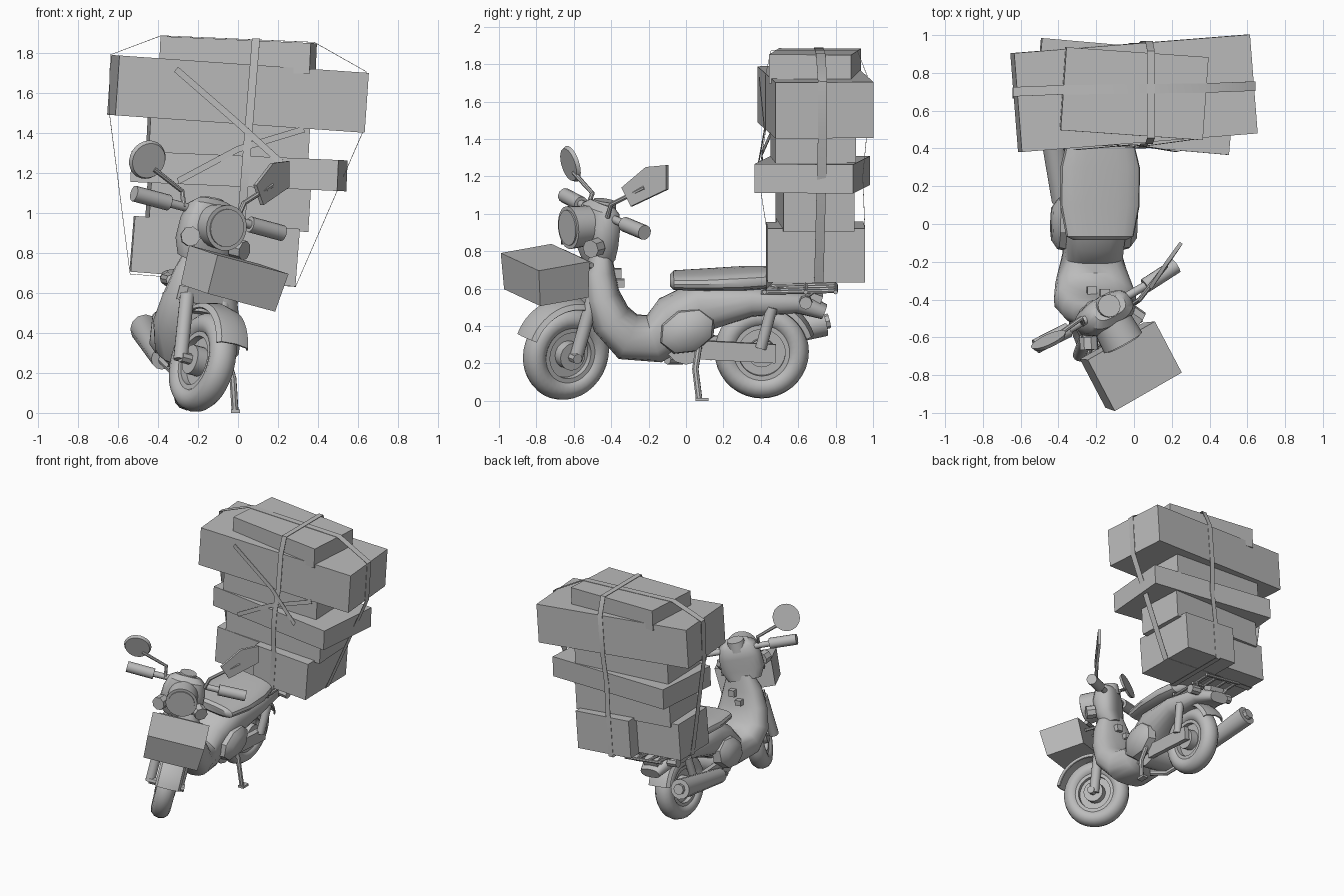
import bpy, bmesh, math
from mathutils import Matrix, Vector

if "Cube" in bpy.data.objects:
    bpy.data.objects.remove(bpy.data.objects["Cube"])

grey = bpy.data.materials.new("plain_grey")
grey.diffuse_color = (0.5, 0.5, 0.5, 1)
grey.use_nodes = True
grey.node_tree.nodes["Principled BSDF"].inputs["Base Color"].default_value = grey.diffuse_color

# Frames: the cargo stands in the world, the bike leans, the front end is turned
WORLD = Matrix()
BIKE = Matrix.Translation((-0.26, 0, 0)) @ Matrix.Rotation(math.radians(7), 4, 'Y')
rake = math.radians(14)
pivot = Vector((0, -0.5, 0.6))
STEER = (BIKE @ Matrix.Translation(pivot)
         @ Matrix.Rotation(math.radians(30), 4, Vector((0, math.sin(rake), math.cos(rake))))
         @ Matrix.Translation(-pivot))
HEAD = Matrix.Translation((-.03, 0, .01)) @ STEER
HUB = Matrix.Translation((.02, 0, 0)) @ STEER


def finish(name, bm, frame, solid=0):
    me = bpy.data.meshes.new(name)
    bmesh.ops.recalc_face_normals(bm, faces=bm.faces)
    bm.to_mesh(me)
    bm.free()
    me.materials.append(grey)
    ob = bpy.data.objects.new(name, me)
    bpy.context.collection.objects.link(ob)
    ob.matrix_world = frame
    if solid:
        mod = ob.modifiers.new("thickness", 'SOLIDIFY')
        mod.thickness = solid
        mod.offset = 0
    return ob


def box(name, frame, loc, size, turn=0, tilt=0, pitch=0, taper=1):
    bm = bmesh.new()
    bmesh.ops.create_cube(bm, size=1)
    for v in bm.verts:
        if v.co.z < 0:
            v.co.x *= taper
            v.co.y *= taper
    rot = (Matrix.Rotation(math.radians(tilt), 4, 'Y') @ Matrix.Rotation(math.radians(turn), 4, 'Z')
           @ Matrix.Rotation(math.radians(pitch), 4, 'X'))
    bm.transform(Matrix.Translation(loc) @ rot @ Matrix.Diagonal((*size, 1)))
    return finish(name, bm, frame)


def cyl(name, frame, a, b, r1, r2=None, n=20):
    a, b = Vector(a), Vector(b)
    d = b - a
    bm = bmesh.new()
    bmesh.ops.create_cone(bm, cap_ends=True, segments=n, radius1=r1,
                          radius2=r1 if r2 is None else r2, depth=d.length)
    bm.transform(Matrix.Translation((a + b) / 2) @ d.to_track_quat('Z', 'Y').to_matrix().to_4x4())
    return finish(name, bm, frame)


def tube(name, frame, pts, r):
    cu = bpy.data.curves.new(name, 'CURVE')
    cu.dimensions = '3D'
    cu.bevel_depth = r
    cu.bevel_resolution = 2
    cu.use_fill_caps = True
    sp = cu.splines.new('POLY')
    sp.points.add(len(pts) - 1)
    for p, co in zip(sp.points, pts):
        p.co = (*co, 1)
    cu.materials.append(grey)
    ob = bpy.data.objects.new(name, cu)
    bpy.context.collection.objects.link(ob)
    ob.matrix_world = frame


def loft(name, frame, stations, power=0.75, n=20):
    # stations: y, z, half thickness, half width
    bm = bmesh.new()
    rings = []
    for i, (y, z, t, w) in enumerate(stations):
        p, q = stations[max(i - 1, 0)], stations[min(i + 1, len(stations) - 1)]
        d = Vector((0, q[0] - p[0], q[1] - p[1])).normalized()
        up = Vector((0, -d.z, d.y))
        ring = []
        for k in range(n):
            c, s = math.cos(2 * math.pi * k / n), math.sin(2 * math.pi * k / n)
            off = up * t * math.copysign(abs(s) ** power, s)
            off.x = w * math.copysign(abs(c) ** power, c)
            ring.append(bm.verts.new(Vector((0, y, z)) + off))
        rings.append(ring)
    for a, b in zip(rings, rings[1:]):
        for k in range(n):
            bm.faces.new((a[k], a[(k + 1) % n], b[(k + 1) % n], b[k]))
    bm.faces.new(rings[0])
    bm.faces.new(rings[-1])
    return finish(name, bm, frame)


def revolve(name, frame, y, z, profile, a0=0, a1=360, steps=36, solid=0, closed=True):
    # profile points are (x, radius) about a sideways axle
    bm = bmesh.new()
    rows = [[bm.verts.new((x, y + r * math.cos(a), z + r * math.sin(a))) for x, r in profile]
            for a in (math.radians(a0 + (a1 - a0) * i / steps) for i in range(steps + 1))]
    m = len(profile)
    for a, b in zip(rows, rows[1:]):
        for k in range(m if closed else m - 1):
            j = (k + 1) % m
            bm.faces.new((a[k], a[j], b[j], b[k]))
    bmesh.ops.remove_doubles(bm, verts=bm.verts, dist=1e-5)
    return finish(name, bm, frame, solid)


def wheel(name, frame, y, z):
    prof = [(0.07 * math.cos(2 * math.pi * k / 12), 0.19 + 0.062 * math.sin(2 * math.pi * k / 12))
            for k in range(12)]
    revolve(name + "_tyre", frame, y, z, prof)
    revolve(name + "_rim", frame, y, z, [(-.05, .125), (-.05, .16), (.05, .16), (.05, .125)])
    cyl(name + "_disc", frame, (-.015, y, z), (.015, y, z), .15, n=28)
    cyl(name + "_hub", frame, (-.075, y, z), (.075, y, z), .075)
    cyl(name + "_axle", frame, (-.13, y, z), (.13, y, z), .028, n=8)


def ribbon(name, pts, side, closed=True):
    bm = bmesh.new()
    s = Vector(side) / 2
    rows = [(bm.verts.new(Vector(p) - s), bm.verts.new(Vector(p) + s)) for p in pts]
    for a, b in zip(rows, rows[1:] + (rows[:1] if closed else [])):
        bm.faces.new((a[0], a[1], b[1], b[0]))
    return finish(name, bm, WORLD, 0.003)


# Wheels and mudguards
wheel("front_wheel", HUB, -.65, .26)
wheel("rear_wheel", BIKE, .405, .265)
guard = [(-.09, .25), (-.075, .275), (0, .29), (.075, .275), (.09, .25)]
revolve("front_mudguard", Matrix.Translation((.01, 0, 0)) @ HUB, -.65, .27, guard, 55, 158, 16, .01, False)
revolve("rear_mudguard", BIKE, .405, .265, guard, 18, 140, 16, .01, False)

# Frame body, running from the neck through the footwell to the tail
loft("body", BIKE, [(-.45, .82, .05, .10), (-.465, .70, .085, .15), (-.45, .57, .095, .19),
                    (-.40, .44, .11, .22), (-.31, .345, .125, .20), (-.17, .335, .13, .16),
                    (-.06, .425, .15, .16), (.08, .51, .135, .18), (.35, .545, .085, .18),
                    (.6, .535, .06, .13), (.74, .48, .04, .08)])
loft("seat", BIKE, [(-.085, .65, .025, .14), (-.065, .65, .045, .18), (.1, .653, .05, .212),
                    (.3, .66, .057, .212), (.43, .665, .055, .18), (.47, .665, .02, .1)])
box("shield_hook", BIKE, (.02, -.38, .69), (.05, .07, .05))
box("shield_latch", BIKE, (-.04, -.355, .63), (.05, .05, .04))

# Engine, side covers, swing arms and shocks
cyl("engine", BIKE, (-.12, 0, .32), (.12, 0, .32), .11, n=12)
for s in (-1, 1):
    shape = (BIKE @ Matrix.Translation((0, .005, .395)) @ Matrix.Diagonal((1, 1, .67, 1))
             @ Matrix.Rotation(math.pi / 8, 4, 'X'))
    for a, b, r1, r2 in ((.13, .19, .17, .155), (.19, .225, .155, .10)):
        cyl("side_cover", shape, (s * a, 0, 0), (s * b, 0, 0), r1, r2, 8)
    box("swing_arm", BIKE, (s * .12, .27, .28), (.04, .42, .1), pitch=-3)
    cyl("rear_shock", BIKE, (s * .14, .40, .30), (s * .14, .46, .52), .03, n=12)
    cyl("rear_indicator", BIKE, (s * .11, .64, .55), (s * .19, .64, .55), .035, n=8)
box("tail_lamp", BIKE, (0, .68, .54), (.12, .08, .09), pitch=-20)

# Exhaust and side stand
tube("exhaust_pipe", WORLD, [(-.24, -.1, .22), (-.33, -.02, .22), (-.38, .14, .27)], .025)
cyl("muffler", WORLD, (-.38, .12, .27), (-.465, .74, .42), .055, .075, 12)
cyl("muffler_tip", WORLD, (-.465, .73, .42), (-.469, .765, .428), .04, n=8)
tube("side_stand", WORLD, [(-.06, .07, .30), (-.025, .05, .17), (-.015, .07, .012)], .018)
box("stand_foot", WORLD, (-.012, .085, .008), (.045, .07, .016))

# Luggage rack
for x in (-.14, -.05, .05, .14):
    tube("rack_rail", BIKE, [(x, .40, .60), (x, .80, .61)], .012)
for y in (.42, .64, .80):
    tube("rack_bar", BIKE, [(-.16, y, .605), (.16, y, .605)], .012)
for s in (-1, 1):
    tube("rack_leg", BIKE, [(s * .14, .68, .605), (s * .1, .58, .53)], .012)

# Fork, head cowl, lamp and handlebar
for s in (-1, 1):
    cyl("fork_leg", STEER, (s * .105, -.65, .25), (s * .105, -.555, .58), .036, n=14)
    cyl("front_indicator", HEAD, (s * .13, -.55, .86), (s * .16, -.61, .86), .05, n=8)
    cyl("grip", HEAD, (s * .24, -.45, 1.0), (s * .44, -.44, 1.0), .04, n=14)
box("fork_crown", STEER, (0, -.54, .58), (.25, .09, .07))
cyl("steering_column", STEER, (0, -.53, .5), (0, -.45, .85), .06)
cyl("handlebar", HEAD, (-.25, -.45, 1.0), (.25, -.45, 1.0), .022, n=12)
loft("head_cowl", HEAD, [(-.47, .76, .07, .12), (-.485, .84, .085, .16), (-.48, .95, .095, .155),
                         (-.465, 1.03, .08, .13), (-.455, 1.06, .05, .09)])
cyl("headlight", HEAD, (0, -.50, .945), (0, -.66, .945), .105, .115, 24)
cyl("headlight_lens", HEAD, (0, -.66, .945), (0, -.668, .945), .095, n=24)
cyl("gauge", HEAD, (0, -.45, 1.0), (0, -.44, 1.075), .07, .06)

# Front box with its carrier
box("front_box", STEER, (0, -.79, .705), (.42, .31, .20), pitch=4, taper=.95)
for x in (-.08, .08):
    tube("box_bracket", STEER, [(x, -.47, .75), (x, -.65, .75)], .012)
tube("box_crossbar", STEER, [(-.16, -.6, .78), (.16, -.6, .78)], .015)

# Mirrors: one round, one angular
n = Vector((.40, -.86, -.27)).normalized() * .01
c = Vector((-.45, -.62, 1.265))
cyl("round_mirror", WORLD, c - n, c + n, .1, .09, 24)
tube("round_mirror_stem", WORLD, [(-.27, -.53, 1.03), (-.28, -.5, 1.11), (-.42, -.6, 1.22)], .013)
bm = bmesh.new()
bm.faces.new([bm.verts.new(p) for p in ((.085, -.34, 1.14), (.12, -.29, 1.04), (.25, -.10, 1.13),
                                        (.25, -.10, 1.26), (.17, -.21, 1.25))])
finish("angular_mirror", bm, WORLD, .02)
tube("angular_mirror_stem", WORLD, [(0, -.42, .98), (.03, -.40, 1.05), (.17, -.22, 1.14)], .013)

# Stacked parcels, bottom to top
for i, (loc, size, turn, tilt) in enumerate((
        ((.065, .693, .795), (.46, .52, .29), 1, 4.5),
        ((-.345, .663, .832), (.37, .365, .28), 1, 4.5),
        ((-.05, .69, 1.04), (.80, .38, .22), 3, 3.5),
        ((.005, .675, 1.21), (1.04, .53, .155), -5, 2.5),
        ((-.05, .68, 1.37), (.80, .43, .20), 2, 3),
        ((0, .692, 1.597), (1.255, .525, .30), 4.5, 4),
        ((0, .69, 1.79), (.755, .44, .155), -4, 2.6))):
    box("parcel_%d" % (i + 1), WORLD, loc, size, turn, tilt)

# Straps around the stack and diagonal straps in front
ribbon("long_strap", [(-.64, .70, 1.792), (-.385, .71, 1.888), (.382, .72, 1.855), (.642, .73, 1.708),
                      (.622, .73, 1.40), (.288, .71, .632), (-.54, .69, .695), (-.643, .69, 1.495)],
       (0, .05, 0))
cross = [(.455, 1.874), (.425, 1.74), (.425, 1.44), (.40, 1.28), (.40, 1.12), (.43, .93), (.43, .64),
         (.956, .64), (.956, .93), (.945, 1.2), (.968, 1.44), (.968, 1.74), (.915, 1.874)]
ribbon("cross_strap", [(.02 + .08 * (z - 1), y, z) for y, z in cross], (.04, 0, 0))
ribbon("diagonal_strap", [(-.31, .393, 1.72), (0, .42, 1.45), (.23, .382, 1.24)],
       (.02, 0, .025), False)
ribbon("lower_strap", [(-.3, .425, 1.16), (0, .405, 1.32), (.33, .45, 1.42)], (-.01, 0, .03), False)

# Turn curves into meshes and smooth everything, keeping sharp edges
bpy.ops.object.select_all(action='SELECT')
bpy.context.view_layer.objects.active = bpy.data.objects["body"]
bpy.ops.object.convert(target='MESH')
bpy.ops.object.shade_smooth_by_angle(angle=math.radians(35))
